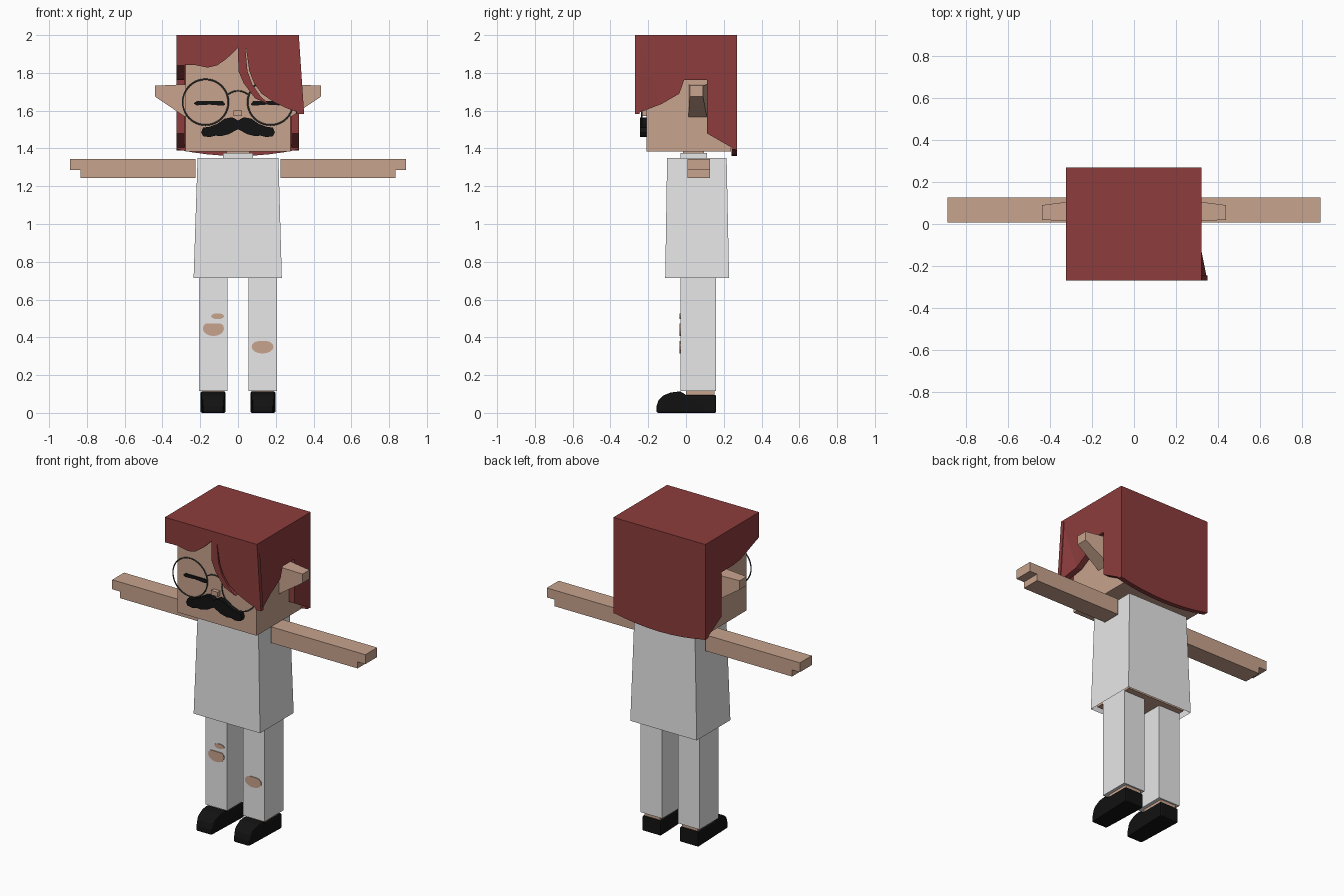
import bpy, bmesh
from math import pi, sin, cos
from mathutils import Vector

cube = bpy.data.objects.get("Cube")
if cube:
    bpy.data.objects.remove(cube, do_unlink=True)


def material(name, r, g, b):
    m = bpy.data.materials.new(name)
    m.use_nodes = True
    m.diffuse_color = (r, g, b, 1)
    bsdf = next(n for n in m.node_tree.nodes if n.type == 'BSDF_PRINCIPLED')
    bsdf.inputs["Base Color"].default_value = (r, g, b, 1)
    bsdf.inputs["Roughness"].default_value = 0.9
    return m


SKIN = material("warm skin", 0.58, 0.367, 0.27)
HAIR = material("dark red hair", 0.27, 0.046, 0.046)
CLOTH = material("pale grey cloth", 0.8, 0.8, 0.8)
BLACK = material("black", 0.006, 0.006, 0.006)
WIRE = material("dark wire", 0.06, 0.075, 0.07)


def finish(name, bm, mat):
    bmesh.ops.recalc_face_normals(bm, faces=bm.faces)
    me = bpy.data.meshes.new(name)
    bm.to_mesh(me)
    bm.free()
    me.materials.append(mat)
    ob = bpy.data.objects.new(name, me)
    bpy.context.collection.objects.link(ob)
    return ob


def loft(name, ring_a, ring_b, mat, move=None, cap_a=True):
    """Solid between two matching outlines, optionally reshaped by move."""
    bm = bmesh.new()
    a = [bm.verts.new(p) for p in ring_a]
    b = [bm.verts.new(p) for p in ring_b]
    n = len(a)
    caps = [bm.faces.new(b)]
    if cap_a:
        caps.append(bm.faces.new(a[::-1]))
    for i in range(n):
        bm.faces.new((a[i], a[(i + 1) % n], b[(i + 1) % n], b[i]))
    bmesh.ops.recalc_face_normals(bm, faces=bm.faces)
    bmesh.ops.triangulate(bm, faces=[f for f in caps if len(f.verts) > 4])
    if move:
        for v in bm.verts:
            move(v.co)
    return finish(name, bm, mat)


def prism(name, pts, axis, lo, hi, mat, move=None):
    """Extrude a 2D outline: (y, z) along x or (x, z) along y."""
    def place(t):
        return [(t, p, q) if axis == 'x' else (p, t, q) for p, q in pts]
    return loft(name, place(lo), place(hi), mat, move)


def rect(x0, x1, y0, y1, z):
    return [(x0, y0, z), (x1, y0, z), (x1, y1, z), (x0, y1, z)]


def box(name, x0, x1, y0, y1, z0, z1, mat):
    return loft(name, rect(x0, x1, y0, y1, z0), rect(x0, x1, y0, y1, z1), mat)


# Head and neck
box("head", -0.278, 0.278, -0.21, 0.238, 1.385, 1.965, SKIN)
box("neck", -0.06, 0.06, -0.015, 0.095, 1.3, 1.39, SKIN)
box("collar", -0.08, 0.08, -0.03, 0.11, 1.34, 1.375, CLOTH)
box("nose", -0.025, 0.022, -0.235, -0.2, 1.573, 1.602, SKIN)

# Hair: crown, back and two side panels
box("hair_crown", -0.325, 0.322, -0.27, 0.27, 1.955, 2.0, HAIR)
back = [(-0.325, 2.0), (-0.325, 1.395)]
back += [(0.3235 * t, 1.36 + 0.035 * t * t) for t in (-0.75, -0.5, -0.25, 0, 0.25, 0.5, 0.75)]
back += [(0.322, 1.395), (0.322, 2.0)]
prism("hair_back", back, 'y', 0.24, 0.27, HAIR)

rear = [(0.268, 2.0), (0.268, 1.39), (0.11, 1.48), (0.11, 1.762), (-0.01, 1.762)]


def flare(co):
    if co.y < -0.25 and co.z < 1.7:
        co.x += 0.028


prism("hair_side_left",
      rear + [(-0.035, 1.69), (-0.13, 1.635), (-0.268, 1.582), (-0.268, 2.0)],
      'x', 0.283, 0.322, HAIR, flare)
prism("hair_side_right",
      rear + [(-0.08, 1.77), (-0.16, 1.8), (-0.268, 1.84), (-0.268, 2.0)],
      'x', -0.325, -0.283, HAIR)

# Fringe: short swept part, thin strand and long lock
prism("fringe_short",
      [(-0.325, 2.0), (-0.325, 1.842), (-0.23, 1.842), (-0.16, 1.828), (-0.11, 1.84),
       (-0.06, 1.875), (0.0, 1.932), (0.045, 1.925), (0.045, 2.0)],
      'y', -0.27, -0.245, HAIR)
prism("fringe_strand",
      [(0.0, 1.94), (0.002, 1.81), (0.03, 1.745), (0.09, 1.665), (0.17, 1.63),
       (0.12, 1.675), (0.075, 1.74), (0.05, 1.81), (0.038, 1.94)],
      'y', -0.268, -0.247, HAIR)
prism("fringe_lock",
      [(0.044, 2.0), (0.044, 1.92), (0.06, 1.81), (0.085, 1.745), (0.125, 1.69),
       (0.19, 1.645), (0.26, 1.612), (0.35, 1.582), (0.322, 2.0)],
      'y', -0.27, -0.245, HAIR)

# Moustache: one half outline, reflected
half = [(0.0, 1.548), (0.03, 1.565), (0.07, 1.558), (0.11, 1.53), (0.15, 1.515),
        (0.185, 1.51), (0.195, 1.485), (0.185, 1.465), (0.15, 1.46), (0.12, 1.468),
        (0.09, 1.465), (0.05, 1.475), (0.0, 1.502)]
prism("moustache", half + [(-x, z) for x, z in half[-2:0:-1]], 'y', -0.243, -0.208, BLACK)

# Glasses bridge
curve = bpy.data.curves.new("glasses_bridge", 'CURVE')
curve.dimensions = '3D'
curve.bevel_depth = 0.004
curve.bevel_resolution = 1
line = curve.splines.new('POLY')
line.points.add(6)
for i, p in enumerate(line.points):
    t = i / 3 - 1
    p.co = (0.055 * t, -0.235, 1.705 - 0.02 * t * t, 1)
curve.materials.append(WIRE)
bpy.context.collection.objects.link(bpy.data.objects.new("glasses_bridge", curve))


def limb_ring(x, y0, y1, z0, z1):
    return [(x, y0, z0), (x, y1, z0), (x, y1, z1), (x, y0, z1)]


shoe_side = [(0.16, 0), (0.16, 0.095), (0.0, 0.095), (-0.03, 0.114), (-0.08, 0.108),
             (-0.12, 0.092), (-0.145, 0.068), (-0.156, 0.035), (-0.156, 0)]

for s, side in ((1, "left"), (-1, "right")):
    # Closed eye and lens rim
    prism("eye_" + side,
          [(s * x, z) for x, z in ((0.066, 1.632), (0.08, 1.65), (0.22, 1.65), (0.235, 1.638),
                                   (0.22, 1.628), (0.15, 1.632), (0.08, 1.626))],
          'y', -0.217, -0.209, BLACK)
    bpy.ops.mesh.primitive_torus_add(major_radius=0.121, minor_radius=0.004,
                                     major_segments=40, minor_segments=6,
                                     location=(s * 0.172, -0.235, 1.645), rotation=(pi / 2, 0, 0))
    rim = bpy.context.object
    rim.name = "glasses_rim_" + side
    rim.data.materials.append(WIRE)
    bpy.ops.object.shade_smooth_by_angle()

    # Pointed ear
    loft("ear_" + side, limb_ring(s * 0.27, 0.012, 0.112, 1.56, 1.74),
         limb_ring(s * 0.44, 0.02, 0.09, 1.675, 1.732), SKIN)

    # Arm with stepped hand
    prism("arm_" + side,
          [(s * x, z) for x, z in ((0.226, 1.243), (0.52, 1.243), (0.835, 1.243), (0.835, 1.285),
                                   (0.89, 1.285), (0.89, 1.345), (0.226, 1.345))],
          'y', 0.008, 0.127, SKIN)

    # Trouser leg, ankle and shoe
    x0, x1 = sorted((s * 0.055, s * 0.207))
    mid = s * 0.132
    box("trouser_" + side, x0, x1, -0.03, 0.16, 0.115, 0.74, CLOTH)
    box("ankle_" + side, mid - 0.055, mid + 0.055, 0.0, 0.15, 0.085, 0.125, SKIN)

    def taper(co):
        k = 0.82 if co.y < -0.14 else 0.93 if co.y < -0.11 else 1
        co.x = mid + (co.x - mid) * k

    shoe = prism("shoe_" + side, shoe_side, 'x', mid - 0.066, mid + 0.066, BLACK, taper)
    bev = shoe.modifiers.new("soft_edges", 'BEVEL')
    bev.width = 0.012
    bev.segments = 2
    bev.limit_method = 'ANGLE'
    bev.angle_limit = 0.9

# Torso and open-bottomed shirt
box("torso", -0.205, 0.205, -0.085, 0.2, 0.728, 1.3, SKIN)
loft("shirt", rect(-0.235, 0.232, -0.11, 0.228, 0.715),
     rect(-0.214, 0.214, -0.1, 0.215, 1.35), CLOTH, cap_a=False)


# Torn knees: skin plates cut by a flat upper edge
def tear(name, cx, cz, w, h, top):
    pts = [(cx + w * cos(i * pi / 8), cz + min(top, h * sin(i * pi / 8))) for i in range(16)]
    prism(name, pts, 'y', -0.035, -0.028, SKIN)


tear("knee_tear_right", -0.13, 0.447, 0.056, 0.04, 0.026)
tear("small_tear_right", -0.108, 0.512, 0.034, 0.016, 0.014)
tear("knee_tear_left", 0.13, 0.35, 0.058, 0.036, 0.03)
